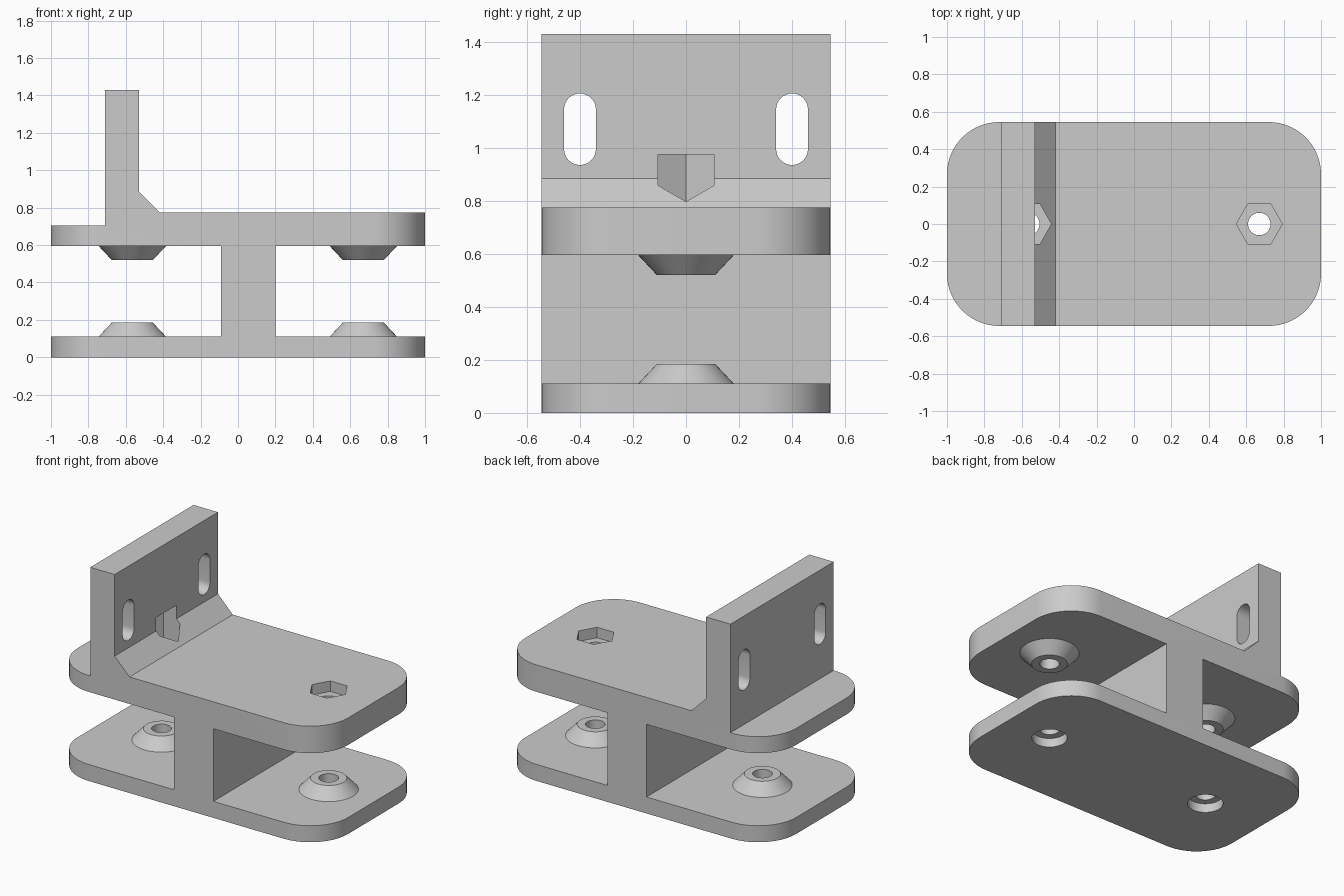
import bpy, bmesh, math

cube = bpy.data.objects.get("Cube")
if cube:
    bpy.data.objects.remove(cube, do_unlink=True)

HALF_W = 0.545          # half depth of the bracket
CORNER = 0.28           # plan radius of the plate corners
BOLT_X = (-0.565, 0.67)  # bolt axes

grey = bpy.data.materials.new("plain grey")
grey.use_nodes = True
colour = (0.6, 0.6, 0.6, 1)
grey.diffuse_color = colour
grey.node_tree.nodes["Principled BSDF"].inputs["Base Color"].default_value = colour


def make_object(name, bm):
    bmesh.ops.recalc_face_normals(bm, faces=bm.faces)
    mesh = bpy.data.meshes.new(name)
    bm.to_mesh(mesh)
    bm.free()
    mesh.materials.append(grey)
    obj = bpy.data.objects.new(name, mesh)
    bpy.context.collection.objects.link(obj)
    return obj


def extrude(points, offset):
    """Extrude a closed loop of 3D points along an offset."""
    bm = bmesh.new()
    face = bm.faces.new([bm.verts.new(p) for p in points])
    grown = bmesh.ops.extrude_face_region(bm, geom=[face], use_keep_orig=True)
    moved = [g for g in grown["geom"] if isinstance(g, bmesh.types.BMVert)]
    bmesh.ops.translate(bm, verts=moved, vec=offset)
    return bm


def frustum(name, x, z0, z1, r0, r1, sides=48):
    """Upright round or polygonal solid between two heights."""
    bm = bmesh.new()
    bmesh.ops.create_cone(bm, cap_ends=True, segments=sides, radius1=r0,
                          radius2=r1, depth=z1 - z0)
    if sides == 6:  # put two points of the nut pocket on the x axis
        turn = math.atan2(*list(bm.verts)[0].co.yx)
        for v in bm.verts:
            a = math.atan2(v.co.y, v.co.x) - turn
            v.co.x, v.co.y = r0 * math.cos(a), r0 * math.sin(a)
    bmesh.ops.translate(bm, verts=bm.verts, vec=(x, 0, (z0 + z1) / 2))
    return make_object(name, bm)


def combine(target, tool, operation):
    mod = target.modifiers.new("combine", "BOOLEAN")
    mod.operation = operation
    mod.solver = "EXACT"
    mod.object = tool
    with bpy.context.temp_override(object=target, active_object=target):
        bpy.ops.object.modifier_apply(modifier=mod.name)
    bpy.data.objects.remove(tool, do_unlink=True)


# Side profile: two plates, web, upright and chamfer
profile = [(-1, 0), (1, 0), (1, 0.11), (0.2, 0.11), (0.2, 0.595), (1, 0.595),
           (1, 0.775), (-0.42, 0.775), (-0.53, 0.885), (-0.53, 1.43),
           (-0.71, 1.43), (-0.71, 0.705), (-1, 0.705), (-1, 0.595),
           (-0.09, 0.595), (-0.09, 0.11), (-1, 0.11)]
bm = extrude([(x, -HALF_W, z) for x, z in profile], (0, 2 * HALF_W, 0))

# Rounded plate corners
corners = [e for e in bm.edges
           if all(abs(v.co.x) > 0.99 for v in e.verts)
           and abs(e.verts[0].co.y - e.verts[1].co.y) < 0.01
           and abs(e.verts[0].co.x - e.verts[1].co.x) < 0.01]
bmesh.ops.bevel(bm, geom=corners, offset=CORNER, offset_type="OFFSET",
                segments=16, profile=0.5, affect="EDGES")
bracket = make_object("bracket_body", bm)

# Conical bosses facing each other between the plates
for x in BOLT_X:
    combine(bracket, frustum("lower_boss", x, 0.105, 0.185, 0.185, 0.11), "UNION")
    combine(bracket, frustum("upper_boss", x, 0.52, 0.6, 0.11, 0.185), "UNION")

# Nut pockets, bolt holes and bolt head recesses
for x in BOLT_X:
    combine(bracket, frustum("nut_pocket", x, 0.705, 0.975, 0.123, 0.123, 6), "DIFFERENCE")
    combine(bracket, frustum("upper_bolt_hole", x, 0.45, 0.8, 0.06, 0.06), "DIFFERENCE")
    combine(bracket, frustum("lower_bolt_hole", x, -0.1, 0.3, 0.06, 0.06), "DIFFERENCE")
    combine(bracket, frustum("head_recess", x, -0.1, 0.06, 0.108, 0.108), "DIFFERENCE")

# Rounded slots through the upright
for side in (-1, 1):
    loop = []
    for i in range(34):
        end = 0 if i < 17 else 1
        a = math.pi * (i - end) / 16
        centre = 0.995 if end else 1.145
        loop.append((-0.8, side * 0.4 + 0.06 * math.cos(a), centre + 0.06 * math.sin(a)))
    combine(bracket, make_object("slot", extrude(loop, (0.4, 0, 0))), "DIFFERENCE")

# Smooth curved walls, crisp edges
bpy.ops.object.select_all(action="DESELECT")
bracket.select_set(True)
bpy.context.view_layer.objects.active = bracket
bpy.ops.object.shade_smooth_by_angle(angle=math.radians(30))
